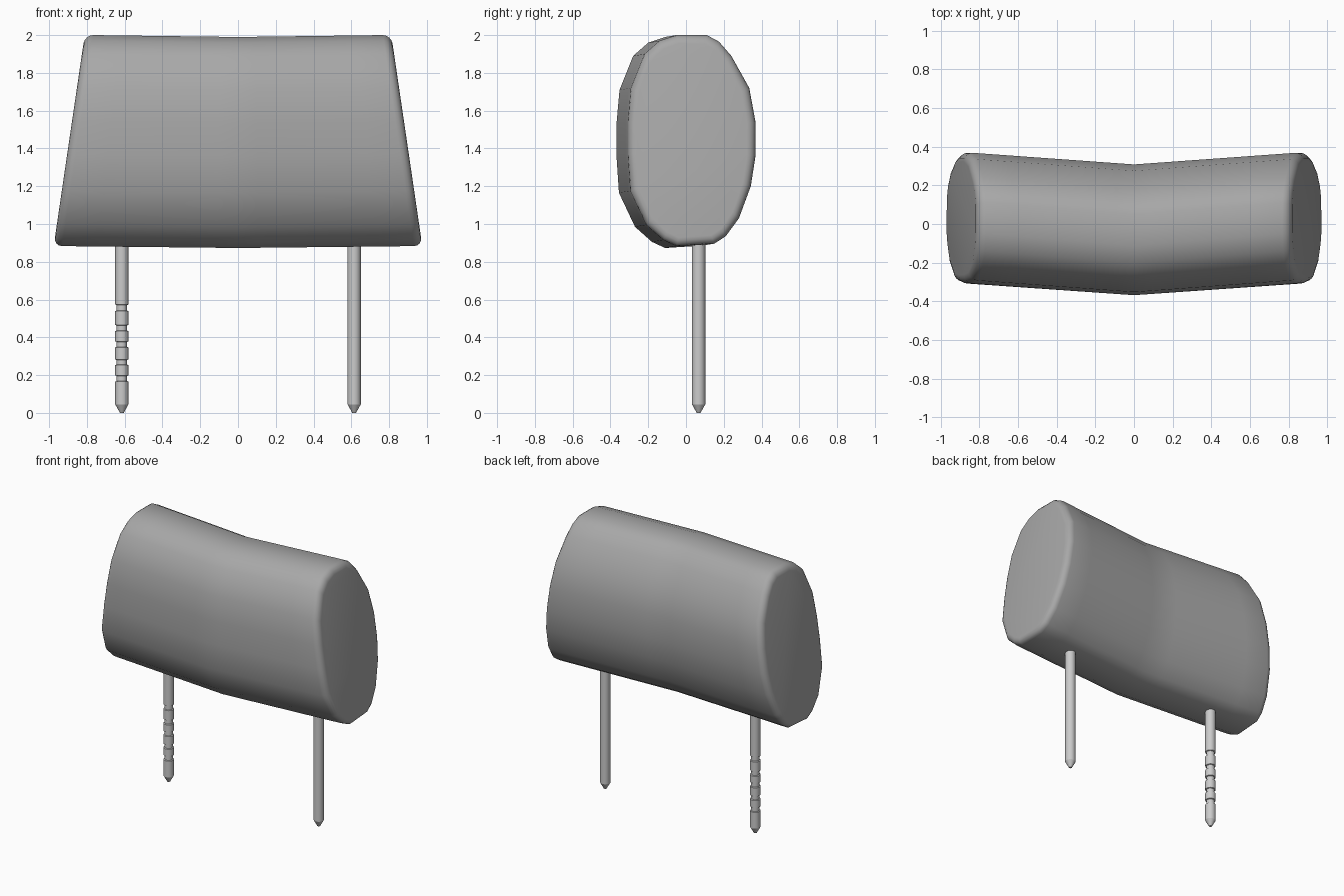
import bpy, bmesh, math

if "Cube" in bpy.data.objects:
    bpy.data.objects.remove(bpy.data.objects["Cube"])

def grey(name, v):
    m = bpy.data.materials.new(name)
    m.diffuse_color = (v, v, v, 1)
    m.use_nodes = True
    m.node_tree.nodes["Principled BSDF"].inputs["Base Color"].default_value = m.diffuse_color
    return m

fabric, metal = grey("fabric", .39), grey("metal", .52)

def skin(name, rings, angle, material):
    """Bridge a list of equal-length vertex rings and cap both ends."""
    bm = bmesh.new()
    rows = [[bm.verts.new(p) for p in r] for r in rings]
    n = len(rows[0])
    for a, b in zip(rows, rows[1:]):
        for i in range(n):
            j = (i + 1) % n
            bm.faces.new((a[i], a[j], b[j], b[i]))
    bm.faces.new(rows[0])
    bm.faces.new(rows[-1])
    bmesh.ops.recalc_face_normals(bm, faces=bm.faces)
    me = bpy.data.meshes.new(name)
    bm.to_mesh(me)
    bm.free()
    me.materials.append(material)
    ob = bpy.data.objects.new(name, me)
    bpy.context.collection.objects.link(ob)
    bpy.ops.object.select_all(action='DESELECT')
    ob.select_set(True)
    bpy.context.view_layer.objects.active = ob
    bpy.ops.object.shade_smooth_by_angle(angle=math.radians(angle))
    return ob

# Cushion: oval section swept across a shallow V, with slanted rounded ends
section = [(.08, 1.99), (.145, 1.955), (.21, 1.88), (.305, 1.71), (.338, 1.53), (.338, 1.35),
           (.313, 1.19), (.25, 1.02), (.18, .925), (.12, .886), (-.08, .873), (-.15, .905),
           (-.24, .985), (-.325, 1.165), (-.338, 1.36), (-.338, 1.53), (-.322, 1.71),
           (-.25, 1.89), (-.17, 1.96), (-.08, 1.99)]
R = 0.045  # rounding of the end rims

def cushion_ring(side, t, back=0.0, inset=0.0):
    ring = []
    for y, z in section:
        y *= 1 - inset / .335
        z = 1.432 + (z - 1.432) * (1 - inset / .558) + 0.01 * t
        end = 0.966 - 0.147 * (z - 0.95)
        ring.append((side * t * (end - back), y - .03 + .06 * t, z))
    return ring

half = [(1, R * (1 - math.sin(a)), R * (1 - math.cos(a)))
        for a in (math.radians(d) for d in (90, 67.5, 45, 22.5, 0))]
half += [(.8, R, 0), (.4, R, 0), (.12, R, 0)]
rings = [cushion_ring(-1, *h) for h in half] + [cushion_ring(1, 0, R)]
rings += [cushion_ring(1, *h) for h in reversed(half)]
skin("cushion", rings, 50, fabric)

# Posts: turned rods with pointed feet, the left one notched for height stops
def post(name, x, grooves=()):
    profile = [(.010, 0), (.035, .045), (.035, .055)]
    for lo, hi in grooves:
        profile += [(.035, lo - .003), (.028, lo), (.028, hi), (.035, hi + .003)]
    profile.append((.035, .95))
    n = 20
    skin(name, [[(x + r * math.cos(2 * math.pi * i / n),
                  .067 + r * math.sin(2 * math.pi * i / n), z) for i in range(n)]
                for r, z in profile], 25, metal)

post("notched_post", -.615, [(.168, .196), (.256, .280), (.350, .376), (.436, .463), (.542, .571)])
post("plain_post", .615)
